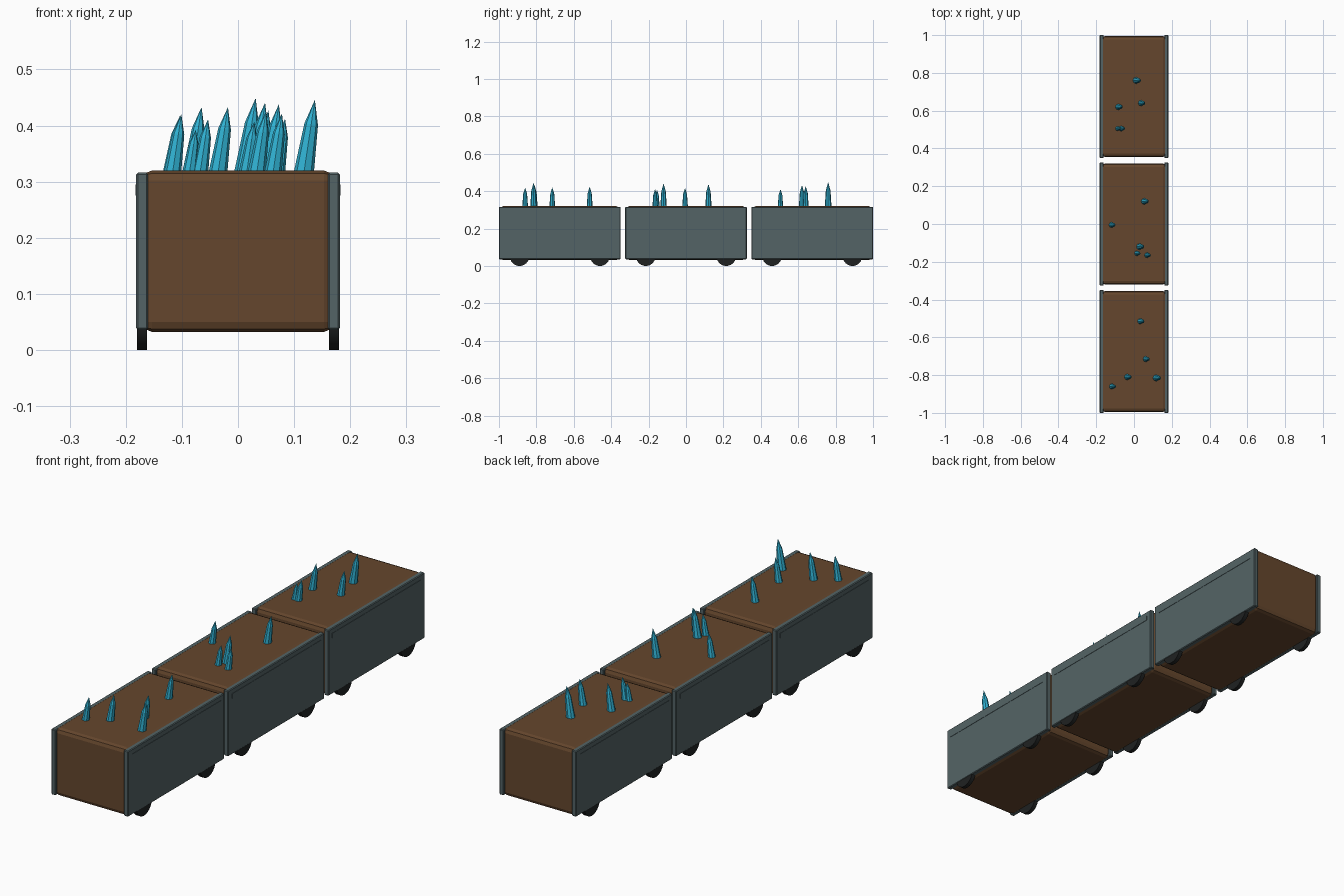
import bpy, bmesh, math
from mathutils import Matrix

if "Cube" in bpy.data.objects:
    bpy.data.objects.remove(bpy.data.objects["Cube"])


def material(name, rgb):
    m = bpy.data.materials.new(name)
    m.diffuse_color = (*rgb, 1)
    m.use_nodes = True
    m.node_tree.nodes["Principled BSDF"].inputs["Base Color"].default_value = m.diffuse_color
    return m


BROWN = material("brown wood", (0.13, 0.062, 0.026))
GREY = material("slate grey metal", (0.088, 0.127, 0.133))
DARK = material("dark wheel", (0.014, 0.016, 0.016))
CYAN = material("cyan crystal", (0.03, 0.45, 0.66))


def finish(bm, name, mat, smooth=None):
    me = bpy.data.meshes.new(name)
    bm.to_mesh(me)
    bm.free()
    me.materials.append(mat)
    ob = bpy.data.objects.new(name, me)
    bpy.context.collection.objects.link(ob)
    if smooth:
        bpy.ops.object.select_all(action='DESELECT')
        ob.select_set(True)
        bpy.context.view_layer.objects.active = ob
        bpy.ops.object.shade_smooth_by_angle(angle=math.radians(smooth))
    return ob


def box(name, mat, centre, size, bevel=0.0, segments=1):
    bm = bmesh.new()
    bmesh.ops.create_cube(bm, size=1, matrix=Matrix.Translation(centre) @ Matrix.Diagonal((*size, 1)))
    if bevel:
        bmesh.ops.bevel(bm, geom=bm.edges[:], offset=bevel, segments=segments,
                        profile=0.5, affect='EDGES')
    return finish(bm, name, mat)


def wheel(name, x, y):
    bm = bmesh.new()
    m = Matrix.Translation((x, y, 0.052)) @ Matrix.Rotation(math.pi / 2, 4, 'Y')
    bmesh.ops.create_cone(bm, cap_ends=True, segments=24, radius1=0.052,
                          radius2=0.052, depth=0.018, matrix=m)
    finish(bm, name, DARK, 30)


def crystal(name, x, y, tip_z):
    # tapered shaft and pointed tip, leaning towards +x
    h = tip_z - 0.32
    r = 0.006 + 0.095 * h
    bm = bmesh.new()
    rings = []
    for z, rad in ((-0.006, r), (0.66 * h, r * 0.68)):
        rings.append([bm.verts.new((rad * math.cos(a * math.pi / 4), rad * math.sin(a * math.pi / 4), z))
                      for a in range(8)])
    tip = bm.verts.new((0, 0, h * 1.01))
    bm.faces.new(rings[0][::-1])
    for i in range(8):
        j = (i + 1) % 8
        bm.faces.new((rings[0][i], rings[0][j], rings[1][j], rings[1][i]))
        bm.faces.new((rings[1][i], rings[1][j], tip))
    bm.transform(Matrix.Translation((x, y, 0.32)) @ Matrix.Rotation(0.15, 4, 'Y'))
    finish(bm, name, CYAN)


# three wagons in a row
for n, y in (("front", -0.675), ("middle", 0.0), ("back", 0.675)):
    box(n + "_wagon_body", BROWN, (0, y, 0.176), (0.342, 0.64, 0.288), 0.018, 2)
    for side, s in (("left", -1), ("right", 1)):
        box(f"{n}_{side}_panel", GREY, (s * 0.171, y, 0.176), (0.021, 0.65, 0.28), 0.003)
        # thin rail just proud of the panel
        box(f"{n}_{side}_rail", GREY, (s * 0.1815, y, 0.285), (0.003, 0.6, 0.02))
        for end, d in (("front", -0.215), ("rear", 0.215)):
            wheel(f"{n}_{side}_{end}_wheel", s * 0.171, y + d)

# crystals on the wagon tops: x, y, tip height
CRYSTALS = [
    (0.012, 0.76, 0.449), (-0.082, 0.62, 0.433), (0.038, 0.64, 0.427),
    (-0.086, 0.505, 0.392), (-0.067, 0.505, 0.411),
    (0.055, 0.12, 0.438), (-0.118, -0.005, 0.418), (0.03, -0.12, 0.441),
    (0.016, -0.155, 0.407), (0.07, -0.165, 0.412),
    (0.034, -0.515, 0.425), (0.063, -0.715, 0.421), (-0.035, -0.81, 0.433),
    (0.118, -0.815, 0.446), (-0.116, -0.86, 0.42),
]
for i, c in enumerate(CRYSTALS):
    crystal(f"crystal_{i + 1}", *c)
